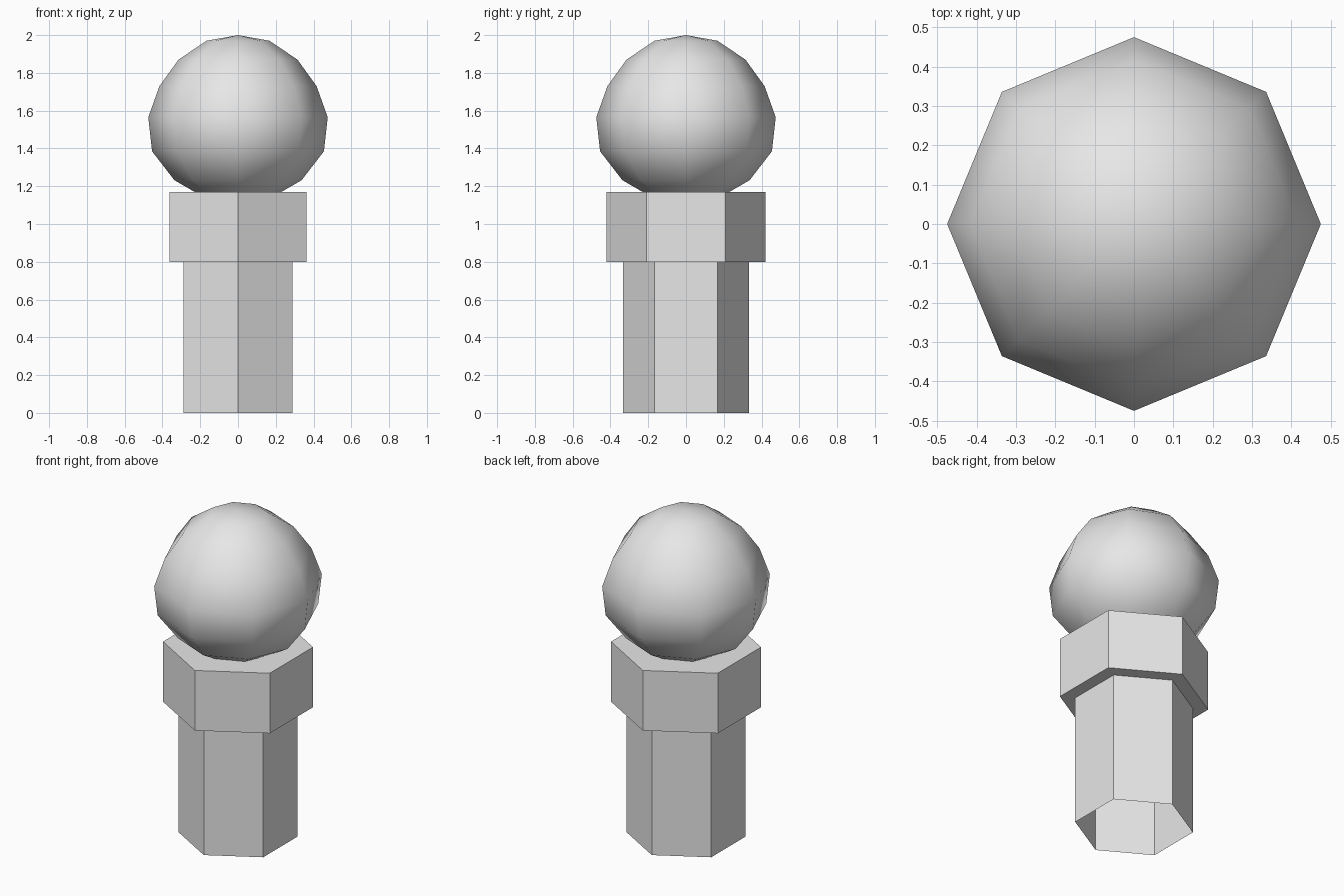
import bpy
import bmesh
from math import cos, sin, pi

cube = bpy.data.objects.get("Cube")
if cube:
    bpy.data.objects.remove(cube, do_unlink=True)

# One plain metal colour
metal = bpy.data.materials.new("light_grey")
metal.use_nodes = True
grey = (0.8, 0.8, 0.8, 1)
metal.diffuse_color = grey
metal.node_tree.nodes["Principled BSDF"].inputs["Base Color"].default_value = grey


def lathe(name, profile, sides, smooth=False):
    """Turn a (radius, height) profile into a faceted solid with a corner at +y."""
    bm = bmesh.new()
    rings = []
    for r, z in profile:
        if r == 0:
            rings.append([bm.verts.new((0, 0, z))] * sides)
        else:
            rings.append([bm.verts.new((r * cos(pi / 2 + 2 * pi * i / sides),
                                        r * sin(pi / 2 + 2 * pi * i / sides), z))
                          for i in range(sides)])
    for low, high in zip(rings, rings[1:]):
        for i in range(sides):
            j = (i + 1) % sides
            corners = list(dict.fromkeys((low[i], low[j], high[j], high[i])))
            face = bm.faces.new(corners)
            face.smooth = smooth
    mesh = bpy.data.meshes.new(name)
    bm.to_mesh(mesh)
    bm.free()
    mesh.materials.append(metal)
    obj = bpy.data.objects.new(name, mesh)
    bpy.context.collection.objects.link(obj)
    return obj


COLLAR_BASE, COLLAR_TOP = 0.80, 1.17
SHAFT_R, COLLAR_R = 0.333, 0.42

# Hollow hexagonal shaft, open at the bottom, closed under the ball
lathe("shaft", [(SHAFT_R, 0), (SHAFT_R, COLLAR_TOP), (0, COLLAR_TOP)], 6)

# Wider hexagonal collar around the top of the shaft
lathe("collar", [(SHAFT_R, COLLAR_BASE), (COLLAR_R, COLLAR_BASE),
                 (COLLAR_R, COLLAR_TOP), (SHAFT_R, COLLAR_TOP)], 6)

# Smooth eight-sided ball resting on the collar
lathe("ball", [(0.23, COLLAR_TOP), (0.337, 1.232), (0.455, 1.385), (0.475, 1.565),
               (0.416, 1.73), (0.315, 1.87), (0.167, 1.97), (0, 2)], 8, smooth=True)
